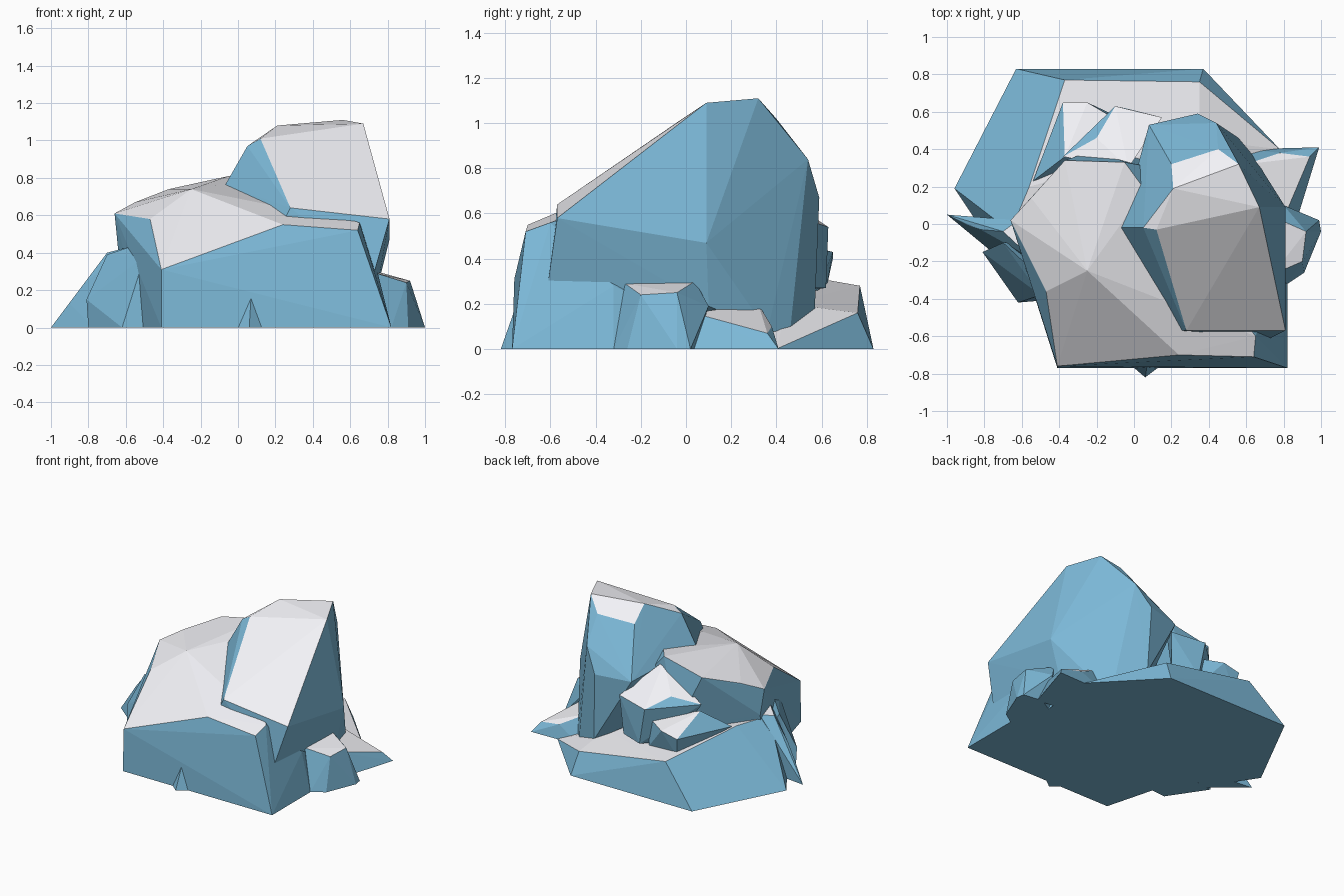
import bpy, bmesh


def material(name, colour):
    m = bpy.data.materials.new(name)
    m.diffuse_color = colour
    return m


pale_stone = material("pale_stone", (0.90, 0.90, 0.94, 1))
blue_stone = material("blue_stone", (0.20, 0.48, 0.68, 1))


def rock(name, points):
    """Faceted boulder: convex hull of a few corners, blue on steep faces."""
    bm = bmesh.new()
    for p in points:
        bm.verts.new(p)
    bmesh.ops.convex_hull(bm, input=bm.verts[:])
    loose = [v for v in bm.verts if not v.link_faces]
    bmesh.ops.delete(bm, geom=loose, context='VERTS')
    bmesh.ops.recalc_face_normals(bm, faces=bm.faces[:])
    for f in bm.faces:
        f.material_index = 1 if f.normal.z < 0.72 else 0
    me = bpy.data.meshes.new(name)
    bm.to_mesh(me)
    bm.free()
    me.materials.append(pale_stone)
    me.materials.append(blue_stone)
    ob = bpy.data.objects.new(name, me)
    bpy.context.collection.objects.link(ob)
    return ob


# Broad boulder at the front left
rock("front_boulder", [
    (-.41, -.77, 0), (.82, -.77, 0), (.82, -.32, 0), (-.51, -.40, 0),
    (-.41, -.76, .31), (.24, -.70, .55), (.64, -.71, .52), (.65, -.60, .56),
    (.75, -.32, .28), (-.47, -.36, .58), (-.25, -.25, .74),
    (-.66, .02, .61), (-.64, .04, .42), (-.55, .14, .67), (-.37, .34, .74),
    (-.05, .33, .81), (.06, .18, .79), (-.2, .40, .35), (.68, .2, 0),
    (-.60, -.02, 0)])

# Tall peak leaning over the right side
rock("tall_peak", [
    (.25, -.57, .58), (.28, -.57, .64), (.81, -.57, .58), (.73, -.61, .30),
    (-.07, -.02, .76), (.05, -.02, .97), (.12, -.03, 1.01), (.21, .19, 1.08),
    (.67, .09, 1.09), (.56, .32, 1.11), (.20, .32, .98), (.45, .40, 1.02),
    (.81, .09, .47), (.44, .54, .84), (.34, .59, .67), (.08, .53, .66),
    (.36, .57, .17), (.56, .46, .07), (.64, .36, .08), (.74, .10, .19),
    (.10, .25, .30)])

# Low slab at the back, rising to the left
rock("back_slab", [
    (-.63, .83, 0), (.37, .83, 0), (.78, .40, 0), (-.96, .19, 0),
    (-.80, -.05, 0), (.74, 0, 0), (-.37, .77, .28), (.35, .76, .16),
    (-.56, .20, .38), (-.66, -.04, .39), (.35, .45, .20)])

# Stones in the gap between slab and boulders
rock("back_middle_stone", [
    (-.10, .63, .54), (-.20, .46, .60), (.15, .57, .56), (-.03, .30, .76),
    (-.38, .36, .55), (-.05, .62, .27), (.13, .55, .27), (-.2, .4, .25)])
rock("back_left_stone", [
    (-.38, .65, .40), (-.25, .65, .43), (-.08, .55, .45), (-.54, .23, .38),
    (-.37, .36, .50), (-.36, .62, .26), (-.1, .58, .25), (-.3, .3, .25)])

# Left flank stones
rock("left_spike", [
    (-1, .05, 0), (-.77, -.14, 0), (-.90, .0, .13), (-.82, -.03, .24),
    (-.70, -.04, .40), (-.62, .02, .41), (-.55, -.18, .44), (-.55, .0, 0),
    (-.52, -.22, 0), (-.52, -.12, .38)])
rock("left_stone", [
    (-.80, -.15, 0), (-.62, -.42, 0), (-.50, -.41, 0), (-.53, -.40, .15),
    (-.81, -.15, .15), (-.70, -.10, .39), (-.55, -.24, .44), (-.50, -.38, .38),
    (-.45, -.1, 0)])

# Small wedge at the front
rock("front_wedge", [
    (.06, -.82, 0), (-.01, -.76, 0), (.14, -.76, 0), (.07, -.76, .17)])

# Right flank stones
rock("right_stone", [
    (1, -.04, 0), (.99, .02, 0), (.91, -.26, 0), (.82, -.32, 0),
    (.74, -.27, .29), (.90, -.20, .24), (.92, -.04, .25), (.74, .04, .30),
    (.80, .10, .19), (.84, .04, 0), (.6, -.1, 0)])
rock("right_back_spike", [
    (.99, .41, 0), (.87, .02, 0), (.80, .03, .16), (.60, .32, .20),
    (.94, .36, .07), (.78, .38, .10), (.6, .40, 0), (.6, .05, 0)])
